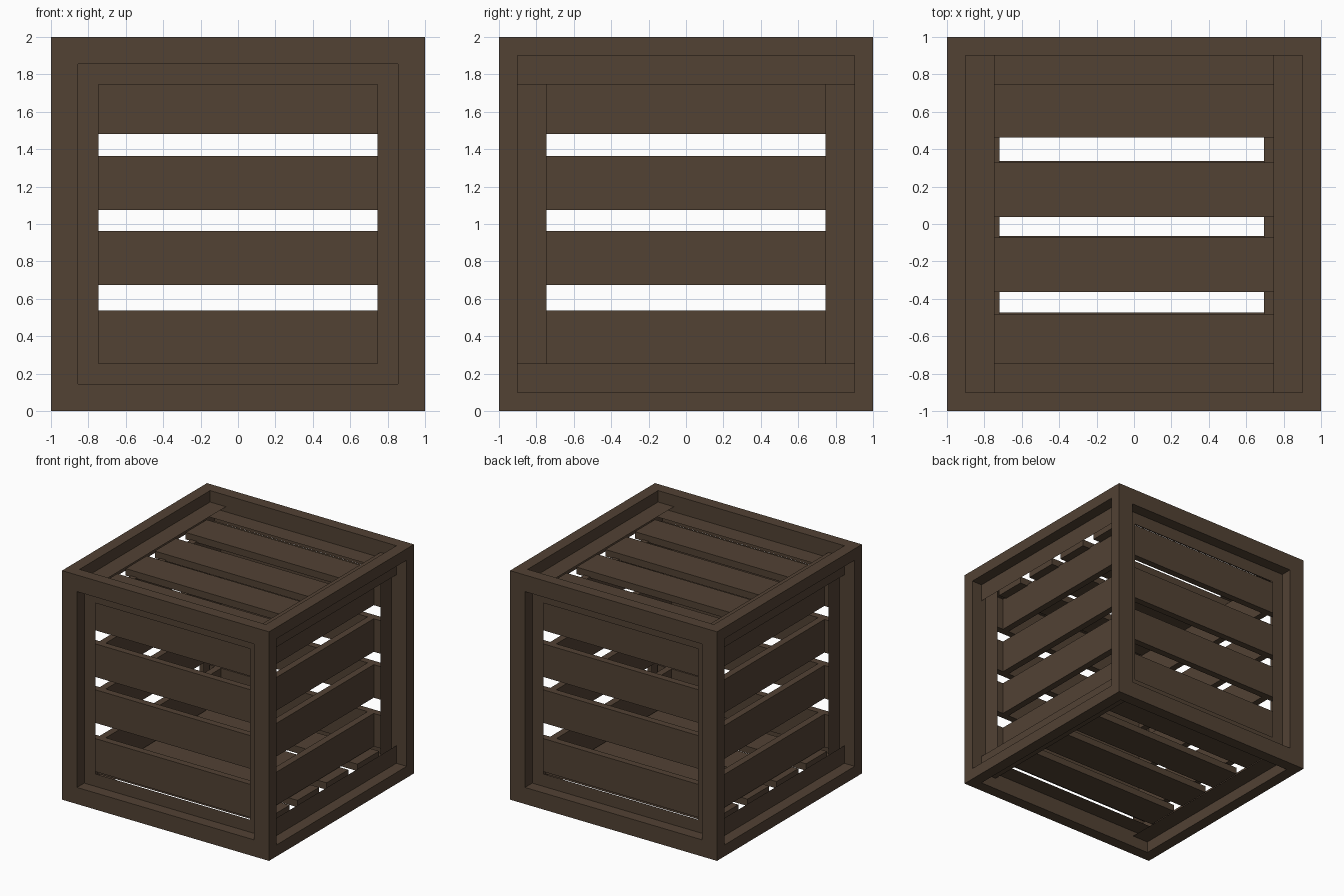
import bpy, bmesh
from mathutils import Vector

if "Cube" in bpy.data.objects:
    bpy.data.objects.remove(bpy.data.objects["Cube"])

wood = bpy.data.materials.new("dark_wood")
wood.diffuse_color = (0.085, 0.054, 0.034, 1)
wood.use_nodes = True
wood.node_tree.nodes["Principled BSDF"].inputs["Base Color"].default_value = wood.diffuse_color
C = 1.0      # height of the crate centre
IN = 0.746   # half size of the panel openings


def finish(name, bm):
    bmesh.ops.recalc_face_normals(bm, faces=bm.faces)
    me = bpy.data.meshes.new(name)
    bm.to_mesh(me)
    bm.free()
    me.materials.append(wood)
    ob = bpy.data.objects.new(name, me)
    ob.location.z = C
    bpy.context.collection.objects.link(ob)
    return ob


def box(name, lo, hi):
    lo, hi = Vector(lo), Vector(hi)
    bm = bmesh.new()
    for v in bmesh.ops.create_cube(bm, size=1)["verts"]:
        v.co = (lo + hi) / 2 + v.co * (hi - lo)
    return finish(name, bm)


def ring(name, profile, closed):
    """Sweep a (half size, y) profile around a square in the XZ plane."""
    bm = bmesh.new()
    loops = [[bm.verts.new((x * r, y, z * r)) for x, z in ((-1, -1), (1, -1), (1, 1), (-1, 1))]
             for r, y in profile]
    pairs = list(zip(loops, loops[1:]))
    if closed:
        pairs.append((loops[-1], loops[0]))
    for a, b in pairs:
        for i in range(4):
            j = (i + 1) % 4
            bm.faces.new((a[i], a[j], b[j], b[i]))
    return finish(name, bm)


def angle_trim(name, sx, sz):
    """Thin L-shaped sheet running front to back along one edge."""
    bm = bmesh.new()
    prof = [(IN, 0.9), (0.9, 0.9), (0.9, IN)]
    rows = [[bm.verts.new((sx * x, y, sz * z)) for x, z in prof] for y in (-0.9, 0.9)]
    for i in range(2):
        bm.faces.new((rows[0][i], rows[0][i + 1], rows[1][i + 1], rows[1][i]))
    ob = finish(name, bm)
    if ob.data.polygons[0].normal.z * sz < 0:
        ob.data.flip_normals()


# Front and back: outer square frame plus thin L-shaped lining
for s, side in ((-1, "front"), (1, "back")):
    ring(side + "_outer_frame", [(1, s), (0.855, s), (0.855, s * 0.9), (1, s * 0.9)], True)
    trim = ring(side + "_inner_trim", [(IN, s * 0.9), (0.855, s * 0.9), (0.855, s * IN)], False)
    if trim.data.polygons[0].normal.y * s < 0:
        trim.data.flip_normals()

# Outer edge rails and trims running front to back
for sx, a in ((-1, "left"), (1, "right")):
    for sz, b in ((-1, "bottom"), (1, "top")):
        x, z = sorted((sx * 0.9, sx)), sorted((sz * 0.9, sz))
        box(f"{b}_{a}_outer_rail", (x[0], -0.9, z[0]), (x[1], 0.9, z[1]))
        angle_trim(f"{b}_{a}_edge_trim", sx, sz)

# Slats: four per side, spacing slightly uneven
rows = [(-0.752, -0.463), (-0.326, -0.037), (0.075, 0.364), (0.482, 0.771)]
L = 0.83
T = 0.06
for i, (p, q) in enumerate(rows):
    n = f"_slat_{i + 1}"
    box("front" + n, (-L, -0.855, p), (L, T - 0.855, q))
    box("back" + n, (-L, 0.855 - T, p), (L, 0.855, q))
    box("left" + n, (-0.72 - T, -L, p), (-0.72, L, q))
    box("right" + n, (0.695, -L, p), (0.695 + T, L, q))
    # the top and bottom rows run the other way
    q = min(q, 0.757)
    box("bottom" + n, (-L, -q, -0.82), (L, 0.01 - p, T - 0.82))
    box("top" + n, (-L, -q, 0.82 - T), (L, 0.002 - p, 0.82))
